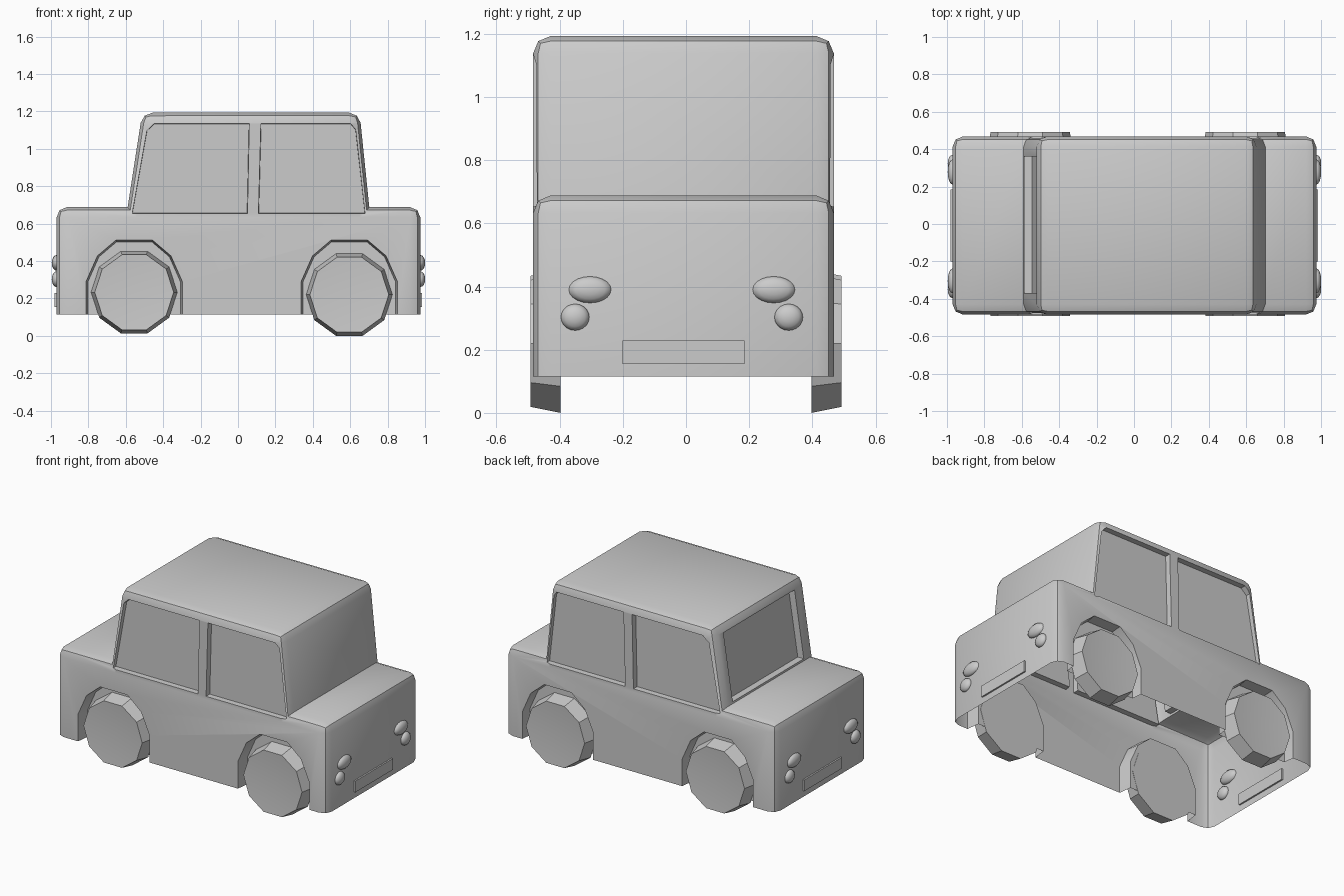
import bpy, bmesh
from math import radians, cos, sin
from mathutils import Matrix, Vector

if "Cube" in bpy.data.objects:
    bpy.data.objects.remove(bpy.data.objects["Cube"])

YC = -0.008   # centre line of the body
HALF = 0.476  # half width of the body
FLOOR = 0.115


def prism(bm, profile, y0, y1, inner=1.0):
    """Extrude an (x, z) profile from y0 to y1, scaling the y1 end."""
    cx = sum(p[0] for p in profile) / len(profile)
    cz = sum(p[1] for p in profile) / len(profile)
    a = [bm.verts.new((x, y0, z)) for x, z in profile]
    b = [bm.verts.new((cx + (x - cx) * inner, y1, cz + (z - cz) * inner)) for x, z in profile]
    faces = [bm.faces.new(a), bm.faces.new(b[::-1])]
    n = len(a)
    for i in range(n):
        faces.append(bm.faces.new((a[i], b[i], b[(i + 1) % n], a[(i + 1) % n])))
    bmesh.ops.recalc_face_normals(bm, faces=faces)


def finish(bm, name, smooth=None):
    me = bpy.data.meshes.new(name)
    bm.to_mesh(me)
    bm.free()
    ob = bpy.data.objects.new(name, me)
    bpy.context.collection.objects.link(ob)
    if smooth:
        bpy.ops.object.select_all(action='DESELECT')
        bpy.context.view_layer.objects.active = ob
        ob.select_set(True)
        bpy.ops.object.shade_smooth_by_angle(angle=radians(smooth))
    return ob


# Body: side profile with rounded outer edges
bm = bmesh.new()
prism(bm, [(-0.97, FLOOR), (-0.97, 0.688), (-0.59, 0.688), (-0.512, 1.193),
           (0.65, 1.193), (0.702, 0.688), (0.975, 0.688), (0.975, FLOOR)],
      YC - HALF, YC + HALF)
bm.normal_update()
edges = [e for e in bm.edges if e.is_convex
         and not all(abs(v.co.z - FLOOR) < 1e-4 for v in e.verts)]
bmesh.ops.bevel(bm, geom=edges, offset=0.055, segments=2, profile=0.5, affect='EDGES')
solid = finish(bm, "body_solid")

# Cutters: wheel arches, side windows and windscreen recess
WHEELS = [(-0.555, 0.233), (0.595, 0.22)]
ARCH = [(-0.262, 0.0), (-0.262, 0.29), (-0.2, 0.43), (-0.1, 0.515),
        (0.1, 0.515), (0.2, 0.43), (0.262, 0.29), (0.262, 0.0)]
FRONT_WINDOW = [(-0.57, 0.65), (-0.49, 1.1), (-0.45, 1.137), (0.065, 1.137), (0.055, 0.65)]
REAR_WINDOW = [(0.105, 0.65), (0.118, 1.137), (0.605, 1.137), (0.632, 1.105), (0.683, 0.65)]
bm = bmesh.new()
for s in (-1, 1):
    for x, z in WHEELS:
        prism(bm, [(x + px, pz) for px, pz in ARCH], s * 0.52, s * 0.40, 0.94)
    for win in (FRONT_WINDOW, REAR_WINDOW):
        prism(bm, win, YC + s * 0.55, YC + s * (HALF - 0.035), 0.98)
prism(bm, [(-0.72, 0.70), (-0.545, 0.70), (-0.478, 1.13), (-0.72, 1.13)], -0.37, 0.36)
cutter = finish(bm, "cutter")
cutter.hide_render = True
mod = solid.modifiers.new("recesses", 'BOOLEAN')
mod.operation, mod.solver, mod.object = 'DIFFERENCE', 'EXACT', cutter
dg = bpy.context.evaluated_depsgraph_get()
cut_mesh = bpy.data.meshes.new_from_object(solid.evaluated_get(dg))

# Open the underside so the body is a shell
bm = bmesh.new()
bm.from_mesh(cut_mesh)
under = [f for f in bm.faces if all(abs(v.co.z - FLOOR) < 1e-3 for v in f.verts)]
bmesh.ops.delete(bm, geom=under, context='FACES')
for ob in (solid, cutter):
    bpy.data.objects.remove(ob)
finish(bm, "body", 35)

# Wheels: ten-sided tapered drums with a slightly dished face
for s, side in ((-1, "right"), (1, "left")):
    for (x, z), end in zip(WHEELS, ("front", "rear")):
        bm = bmesh.new()
        bmesh.ops.create_cone(bm, cap_ends=True, cap_tris=True, segments=10,
                              radius1=0.231, radius2=0.211, depth=0.095)
        for v in bm.verts:
            if v.co.xy.length < 1e-4 and v.co.z > 0:
                v.co.z -= 0.015
        # a corner of the decagon points along x, so top and bottom are flat
        v0 = next(v for v in bm.verts if v.co.xy.length > 0.1)
        from_x = Vector((1, 0)).angle_signed(v0.co.xy)
        bm.transform(Matrix.Rotation(from_x, 4, 'Z'))
        bm.transform(Matrix.Translation((x, s * 0.4455, z)) @ Matrix.Rotation(-s * radians(90), 4, 'X'))
        finish(bm, f"{end}_{side}_wheel", 30)

# Lamps and number plates on both ends
for e, end in ((-1, "front"), (1, "rear")):
    face = -0.97 if e < 0 else 0.975
    for s, side in ((-1, "right"), (1, "left")):
        for name, y, z, ry, rz in (("upper", 0.291, 0.39, 0.067, 0.042),
                                   ("lower", 0.338, 0.303, 0.045, 0.042)):
            bm = bmesh.new()
            bmesh.ops.create_uvsphere(bm, u_segments=20, v_segments=8, radius=1)
            bm.transform(Matrix.Translation((face, YC + s * y - 0.005, z))
                         @ Matrix.Diagonal((0.026, ry, rz, 1))
                         @ Matrix.Rotation(radians(90), 4, 'Y'))
            finish(bm, f"{end}_{side}_{name}_lamp", 40)
    bm = bmesh.new()
    bmesh.ops.create_cube(bm, size=1)
    bm.transform(Matrix.Translation((face, YC, 0.192)) @ Matrix.Diagonal((0.02, 0.385, 0.073, 1)))
    finish(bm, f"{end}_plate")
